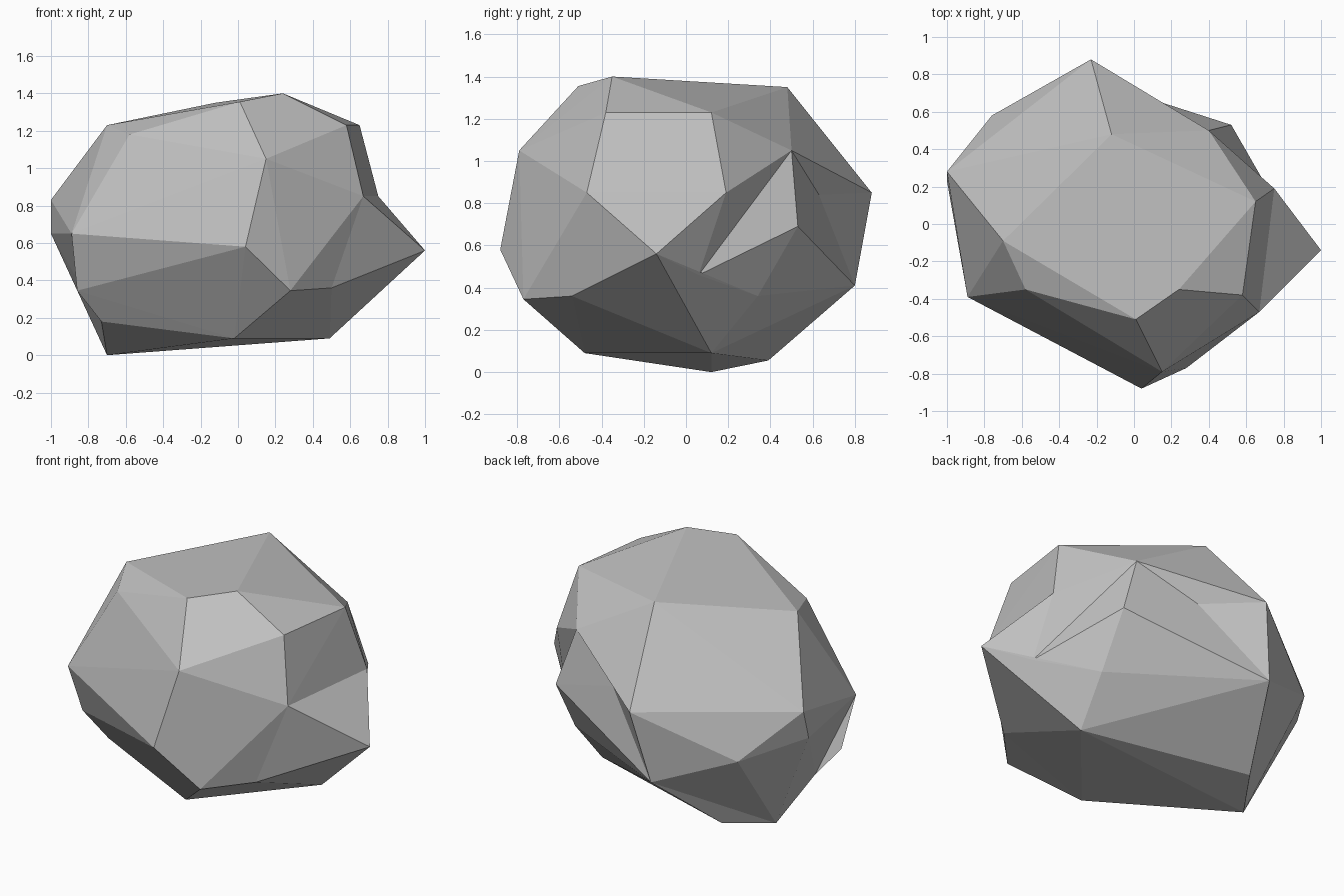
import bpy
import bmesh

default_cube = bpy.data.objects.get("Cube")
if default_cube:
    bpy.data.objects.remove(default_cube, do_unlink=True)

# Corners of the convex boulder, from the crown down to the base
corners = {
    "crown_peak": (.24, -.35, 1.4),
    "crown_front": (.01, -.51, 1.355),
    "crown_back": (-.12, .48, 1.35),
    "shoulder_front": (.58, -.38, 1.23),
    "shoulder_back": (.65, .12, 1.23),
    "ridge_back": (-.7, -.09, 1.23),
    "ridge_front": (-.58, -.35, 1.18),
    "brow_front": (.15, -.79, 1.05),
    "brow_back": (.4, .5, 1.05),
    "cheek_front": (.67, -.47, .85),
    "cheek_back": (.75, .19, .85),
    "back_tip": (-.23, .88, .85),
    "side_upper": (-1, .28, .83),
    "side_lower": (-1, .23, .65),
    "side_front": (-.89, -.39, .65),
    "back_spur": (.52, .53, .69),
    "front_tip": (.04, -.88, .58),
    "side_tip": (1, -.14, .56),
    "back_corner": (-.76, .58, .57),
    "back_low": (-.32, .8, .41),
    "spur_low": (.52, .34, .36),
    "front_low": (.28, -.77, .345),
    "side_low": (-.86, -.29, .345),
    "base_side": (.49, .12, .09),
    "base_front": (-.02, -.48, .09),
    "base_back": (-.52, .39, .055),
    "base_foot": (-.7, .12, 0),
}

bm = bmesh.new()
points = {name: bm.verts.new(co) for name, co in corners.items()}
bmesh.ops.convex_hull(bm, input=list(bm.verts))


def chip(hub, rim_names):
    """Replace the facets spanned by the rim with a fan around the hub."""
    rim = {points[name] for name in rim_names.split()}
    facets = [f for f in bm.faces if all(v in rim for v in f.verts)]
    border = [tuple(e.verts) for e in {e for f in facets for e in f.edges}
              if sum(f in facets for f in e.link_faces) == 1]
    bmesh.ops.delete(bm, geom=facets, context='FACES_ONLY')
    bmesh.ops.delete(bm, geom=[e for e in bm.edges if not e.link_faces and
                               all(v in rim for v in e.verts)
                               and tuple(e.verts) not in border
                               and tuple(reversed(e.verts)) not in border],
                     context='EDGES_FACES')
    for a, b in border:
        if hub not in (a, b):
            bm.faces.new((a, b, hub))


# Hollow creases between existing corners
chip(points["cheek_front"],
     "shoulder_front shoulder_back cheek_front cheek_back side_tip")
chip(points["back_low"], "back_low back_corner base_back base_foot")

# Chipped hollows with a new corner inside each
chip(bm.verts.new((.79, .06, .46)),
     "cheek_back brow_back back_spur spur_low side_tip")
chip(bm.verts.new((.06, .63, .84)),
     "brow_back back_spur back_low back_tip")
chip(bm.verts.new((.5, -.54, .36)),
     "cheek_front side_tip base_side base_front front_low")
chip(bm.verts.new((-.73, -.22, .18)),
     "side_lower side_front side_low base_front base_foot")

# Tidy up and face everything outward
bmesh.ops.delete(bm, geom=[v for v in bm.verts if not v.link_faces],
                 context='VERTS')
bmesh.ops.recalc_face_normals(bm, faces=list(bm.faces))

mesh = bpy.data.meshes.new("boulder")
bm.to_mesh(mesh)
bm.free()
boulder = bpy.data.objects.new("boulder", mesh)
bpy.context.collection.objects.link(boulder)

# Plain grey stone
stone = bpy.data.materials.new("grey_stone")
stone.use_nodes = True
colour = (.53, .53, .53, 1)
stone.diffuse_color = colour
shader = next(n for n in stone.node_tree.nodes if n.type == 'BSDF_PRINCIPLED')
shader.inputs["Base Color"].default_value = colour
shader.inputs["Roughness"].default_value = .9
mesh.materials.append(stone)
